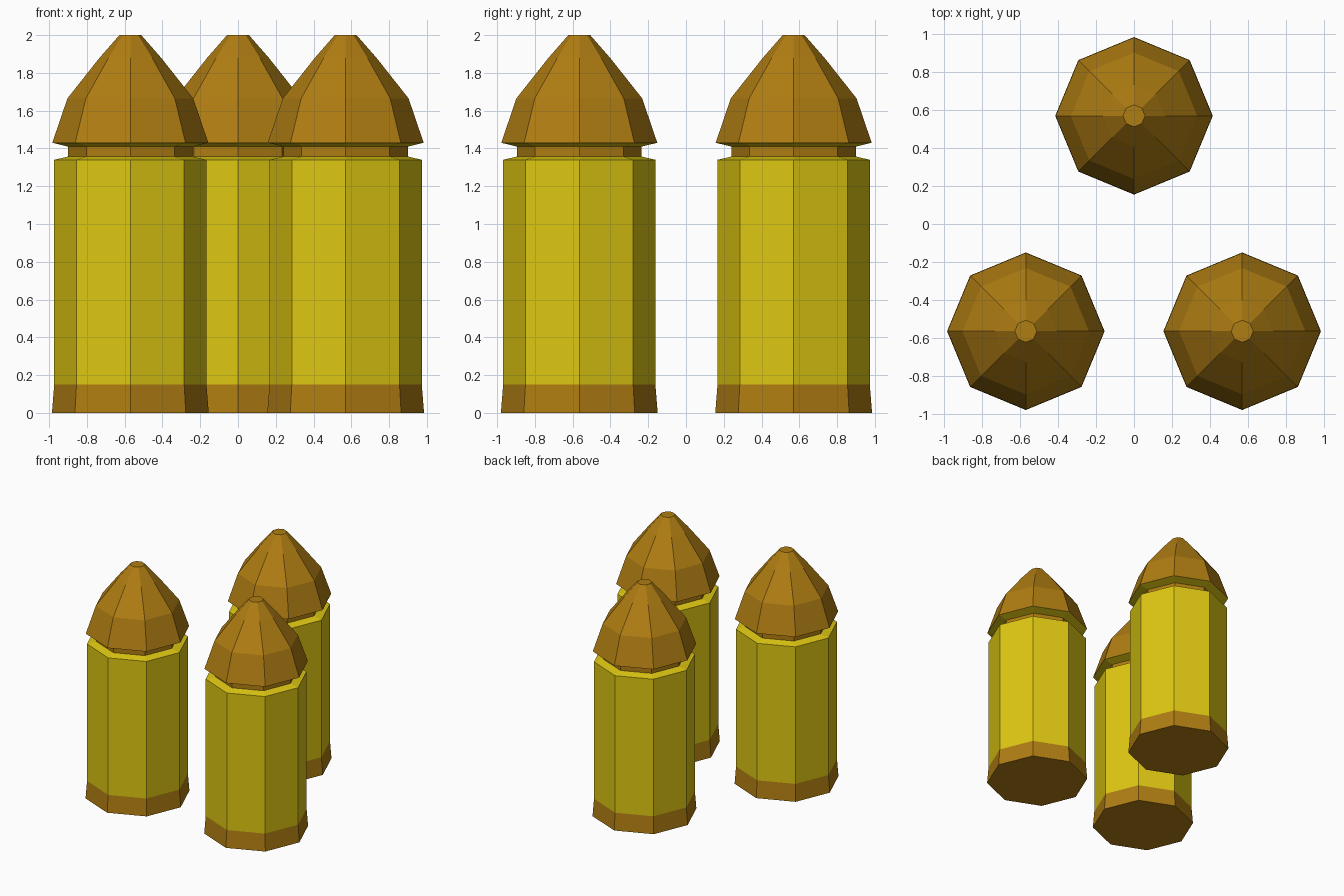
import bpy
import bmesh
from math import cos, sin, tau

SIDES = 8

cube = bpy.data.objects.get("Cube")
if cube:
    bpy.data.objects.remove(cube, do_unlink=True)


def make_material(name, rgb):
    mat = bpy.data.materials.new(name)
    mat.use_nodes = True
    color = (*rgb, 1.0)
    mat.diffuse_color = color
    mat.node_tree.nodes["Principled BSDF"].inputs["Base Color"].default_value = color
    return mat


brass = make_material("brass_yellow", (0.73, 0.57, 0.006))
copper = make_material("copper_brown", (0.43, 0.205, 0.006))


def lathe(name, profile, mat, center, cap_bottom=False, cap_top=False):
    """Turn a (radius, height) profile, listed bottom to top, into a flat-faced part."""
    bm = bmesh.new()
    rings = [[bm.verts.new((r * cos(tau * i / SIDES), r * sin(tau * i / SIDES), z))
              for i in range(SIDES)] for r, z in profile]
    for low, high in zip(rings, rings[1:]):
        for i in range(SIDES):
            j = (i + 1) % SIDES
            bm.faces.new((low[i], low[j], high[j], high[i]))
    if cap_bottom:
        bm.faces.new(rings[0][::-1])
    if cap_top:
        bm.faces.new(rings[-1])
    mesh = bpy.data.meshes.new(name)
    bm.to_mesh(mesh)
    bm.free()
    mesh.materials.append(mat)
    obj = bpy.data.objects.new(name, mesh)
    obj.location = (*center, 0)
    bpy.context.collection.objects.link(obj)


# Three identical rounds standing in a triangle
centers = {"right": (-0.57, -0.565), "left": (0.57, -0.565), "back": (0, 0.57)}
for side, center in centers.items():
    # Flared base
    lathe(f"base_{side}", [(0.415, 0), (0.403, 0.15)], copper, center, cap_bottom=True)
    # Straight casing with a sloped shoulder
    lathe(f"casing_{side}", [(0.403, 0.15), (0.403, 1.34), (0.33, 1.357)], brass, center)
    # Recessed neck
    lathe(f"neck_{side}", [(0.33, 1.357), (0.33, 1.41)], copper, center)
    # Underside of the tip
    lathe(f"tip_underside_{side}", [(0.33, 1.41), (0.413, 1.43)], brass, center)
    # Pointed tip with a small flat end
    lathe(f"tip_{side}", [(0.413, 1.43), (0.333, 1.665), (0.163, 1.88), (0.058, 2.0)],
          copper, center, cap_top=True)
